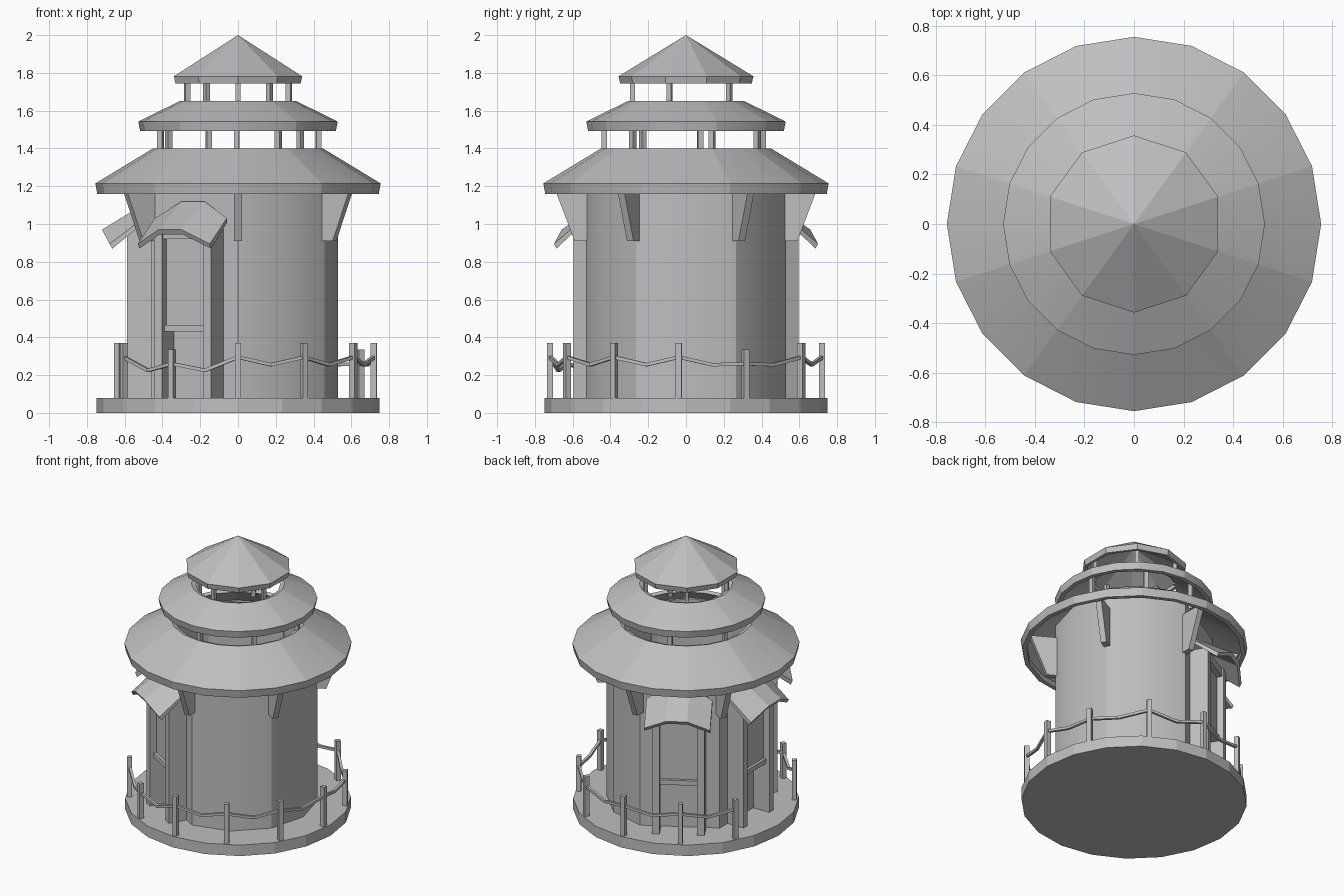
import bpy
import bmesh
import math
from mathutils import Matrix, Vector

cube = bpy.data.objects.get("Cube")
if cube:
    bpy.data.objects.remove(cube, do_unlink=True)

stone = bpy.data.materials.new("plain_grey")
stone.use_nodes = True
GREY = (0.52, 0.52, 0.52, 1)
stone.diffuse_color = GREY
stone.node_tree.nodes["Principled BSDF"].inputs["Base Color"].default_value = GREY


def finish(bm, name, azimuth=0):
    """Turn a bmesh into a named object, rotated about the tower axis."""
    bmesh.ops.recalc_face_normals(bm, faces=bm.faces)
    bm.transform(Matrix.Rotation(math.radians(azimuth), 4, "Z"))
    mesh = bpy.data.meshes.new(name)
    bm.to_mesh(mesh)
    bm.free()
    mesh.materials.append(stone)
    obj = bpy.data.objects.new(name, mesh)
    bpy.context.collection.objects.link(obj)
    return obj


def polar(radius, azimuth, z):
    a = math.radians(azimuth)
    return Vector((radius * math.cos(a), radius * math.sin(a), z))


def lathe(name, profile, angles, closed=False, soft=()):
    """Sweep (radius, height) points through the angles; zero radius is a tip.
    Upright edges at the soft angles are shaded smooth, all others stay sharp."""
    bm = bmesh.new()
    sides = len(angles)
    rings = []
    for r, z in profile:
        if r == 0:
            rings.append([bm.verts.new((0, 0, z))] * sides)
        else:
            rings.append([bm.verts.new(polar(r, a, z)) for a in angles])
    pairs = list(zip(rings, rings[1:]))
    if closed:
        pairs.append((rings[-1], rings[0]))
    for low, high in pairs:
        for i in range(sides):
            j = (i + 1) % sides
            corners = [low[i], low[j], high[j], high[i]]
            face = bm.faces.new(list(dict.fromkeys(corners)))
            face.smooth = bool(soft)
    for edge in bm.edges:
        edge.smooth = False
    for low, high in pairs:
        for i, a in enumerate(angles):
            if a in soft:
                bm.edges.get((low[i], high[i])).smooth = True
    return finish(bm, name)


def box(name, azimuth, radial, tangent, height):
    """Box given by its (min, max) spans along the three local axes."""
    bm = bmesh.new()
    spans = (radial, tangent, height)
    size = [b - a for a, b in spans]
    centre = Vector([(a + b) / 2 for a, b in spans])
    bmesh.ops.create_cube(bm, size=1, matrix=Matrix.Translation(centre) @ Matrix.Diagonal((*size, 1)))
    return finish(bm, name, azimuth)


def post(name, azimuth, radius, width, low, high):
    h = width / 2
    return box(name, azimuth, (radius - h, radius + h), (-h, h), (low, high))


def beam(name, a, b, width):
    """Square bar between two points."""
    turn = (b - a).to_track_quat("Z", "Y").to_matrix().to_4x4()
    bm = bmesh.new()
    bmesh.ops.create_cube(bm, size=1, matrix=Matrix.Translation((a + b) / 2) @ turn
                          @ Matrix.Diagonal((width, width, (b - a).length, 1)))
    return finish(bm, name)


TWENTY = range(0, 360, 18)
TEN = range(18, 360, 36)

# Base, and a hollow tower wall: bowed panels, but flat at the doorways
lathe("base", [(0, 0), (0.75, 0), (0.75, 0.08), (0, 0.08)], TWENTY)
lathe("tower_wall", [(0.53, 0.02), (0.53, 1.3), (0.51, 1.3), (0.51, 0.02)],
      [*range(-90, 91, 30), 150, 210], closed=True, soft=(-60, 0, 60))


# Two open roof rings and the pointed cap
def roof_ring(name, radius, bottom, edge, top_radius, top):
    lathe(name, [(radius - 0.01, bottom), (radius, edge), (top_radius, top),
                 (top_radius - 0.03, top - 0.01), (radius - 0.04, edge - 0.02),
                 (radius - 0.04, bottom)], TWENTY, closed=True, soft=range(0, 360, 36))


roof_ring("lower_roof", 0.755, 1.158, 1.215, 0.45, 1.4)
roof_ring("middle_roof", 0.528, 1.492, 1.542, 0.31, 1.65)
lathe("top_roof", [(0, 1.95), (0.328, 1.77), (0.328, 1.743), (0.348, 1.743), (0.357, 1.782), (0, 2)], TEN)

# Posts holding up the upper roofs
for i in range(7):
    post(f"lower_tier_post_{i}", 269 + i * 50.5, 0.433, 0.028, 1.36, 1.56)
for i in range(5):
    post(f"upper_tier_post_{i}", 270 + i * 72, 0.283, 0.026, 1.63, 1.79)

# Tapered brackets below the lower roof
for i in range(6):
    bm = bmesh.new()
    side = [bm.verts.new((r, -0.02, z)) for r, z in ((0.5, 0.91), (0.59, 0.91), (0.7, 1.2), (0.5, 1.2))]
    face = bm.faces.new(side)
    extruded = bmesh.ops.extrude_face_region(bm, geom=[face])["geom"]
    bmesh.ops.translate(bm, vec=(0, 0.04, 0),
                        verts=[v for v in extruded if isinstance(v, bmesh.types.BMVert)])
    finish(bm, f"bracket_{i}", 30 + i * 60)


# Folded canopy slab, sloping away from the wall
def canopy(name, azimuth):
    bm = bmesh.new()
    layers = []
    for drop in (0, 0.025):
        inner, outer = [], []
        for s in (-0.22, -0.07, 0.07, 0.22):
            eave = abs(s) > 0.1
            inner.append(bm.verts.new((0.5 if eave else 0.475, s, (1.03 if eave else 1.12) - drop)))
            outer.append(bm.verts.new(((0.68 if eave else 0.72) - drop * 0.6, s,
                                       (0.895 if eave else 0.97) - drop)))
        for k in range(3):
            bm.faces.new((inner[k], inner[k + 1], outer[k + 1], outer[k]))
        layers.append(inner + outer[::-1])
    upper, lower = layers
    for k in range(len(upper)):
        n = (k + 1) % len(upper)
        bm.faces.new((upper[k], upper[n], lower[n], lower[k]))
    finish(bm, name, azimuth)


# Three doorways with jambs, lintel, upper leaf and a middle rail
for label, az in (("back", 120), ("middle", 180), ("front", 240)):
    canopy(f"{label}_canopy", az)
    for side, span in (("right", (-0.175, -0.125)), ("left", (0.125, 0.175))):
        box(f"{label}_door_{side}_jamb", az, (0.44, 0.588), span, (0.02, 0.98))
    box(f"{label}_door_lintel", az, (0.44, 0.575), (-0.13, 0.13), (0.92, 0.98))
    box(f"{label}_door_upper_leaf", az, (0.5, 0.54), (-0.13, 0.13), (0.45, 0.93))
    box(f"{label}_door_rail", az, (0.5, 0.56), (-0.13, 0.13), (0.43, 0.465))

# Fence posts with sagging ropes, open at the middle doorway
fence = [213, 241, 270, 299, 328, 357, 386, 418, 450, 482, 512]
SHORT = (241, 386)


def rope_height(az):
    return 0.26 if az in SHORT else 0.295


for i, az in enumerate(fence):
    post(f"fence_post_{i}", az, 0.72, 0.032, 0.01, 0.335 if az in SHORT else 0.37)
for i, (a, b) in enumerate(zip(fence, fence[1:])):
    start = polar(0.72, a, rope_height(a))
    end = polar(0.72, b, rope_height(b))
    low = (start + end) / 2
    low.z = 0.225 if b <= 270 else 0.255
    beam(f"fence_rope_{i}_a", start, low, 0.018)
    beam(f"fence_rope_{i}_b", low, end, 0.018)
